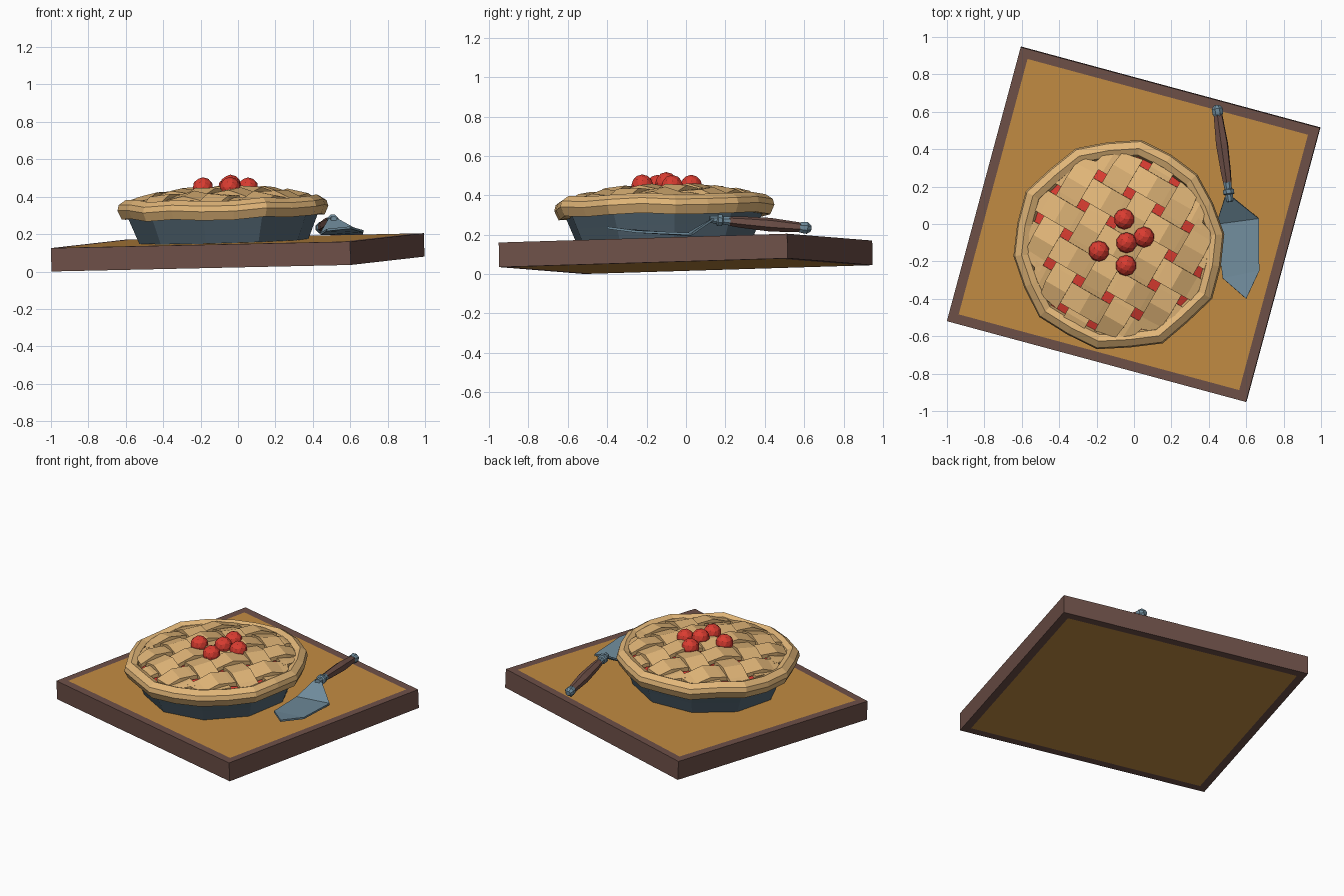
import bpy, bmesh, math, random
from mathutils import Vector, Matrix

if "Cube" in bpy.data.objects:
    bpy.data.objects.remove(bpy.data.objects["Cube"])

random.seed(4)


def material(name, rgb):
    m = bpy.data.materials.new(name)
    m.diffuse_color = (*rgb, 1)
    m.use_nodes = True
    m.node_tree.nodes["Principled BSDF"].inputs["Base Color"].default_value = m.diffuse_color
    return m


DARK = material("dark_wood", (.156, .08, .065))
TAN = material("light_wood", (.54, .26, .055))
CRUST = material("crust", (.76, .47, .19))
RED = material("cherry_red", (.70, .045, .03))
TIN = material("tin", (.09, .14, .18))
STEEL = material("steel", (.16, .26, .33))

# Everything on the board shares its slight tilt
TILT = Matrix.Translation((0, 0, .04)) @ Vector((0, 0, 1)).rotation_difference(
    Vector((-.028, -.023, 1))).to_matrix().to_4x4()
PIE = TILT @ Matrix.Translation((-.072, -.105, 0))


def finish(name, bm, mats, matrix=Matrix()):
    bmesh.ops.recalc_face_normals(bm, faces=bm.faces)
    me = bpy.data.meshes.new(name)
    bm.to_mesh(me)
    bm.free()
    for m in mats:
        me.materials.append(m)
    ob = bpy.data.objects.new(name, me)
    ob.matrix_world = matrix
    bpy.context.collection.objects.link(ob)
    return ob


def loft(name, rings, mat, matrix=Matrix(), loop=False):
    """Skin a list of equal-length vertex rings; cap the ends or close the loop."""
    bm = bmesh.new()
    rows = [[bm.verts.new(p) for p in r] for r in rings]
    n = len(rows[0])
    pairs = list(zip(rows, rows[1:])) + ([(rows[-1], rows[0])] if loop else [])
    for a, b in pairs:
        for i in range(n):
            bm.faces.new((a[i], a[(i + 1) % n], b[(i + 1) % n], b[i]))
    if not loop:
        bm.faces.new(rows[0])
        bm.faces.new(rows[-1])
    return finish(name, bm, [mat], matrix)


def circle(r, z, n, phase=6):
    return [(r * math.cos(math.radians(phase) + math.tau * i / n),
             r * math.sin(math.radians(phase) + math.tau * i / n), z) for i in range(n)]


# Serving board: dark frame with inset light panels on both faces
bm = bmesh.new()
bmesh.ops.create_cube(bm, size=1, matrix=Matrix.Translation((0, 0, .0625)) @ Matrix.Diagonal((1.657, 1.518, .125, 1)))
for f in [f for f in bm.faces if abs(f.normal.z) > .9]:
    bmesh.ops.inset_region(bm, faces=[f], thickness=.073)
    f.material_index = 1
finish("serving_board", bm, [DARK, TAN], TILT @ Matrix.Rotation(math.radians(-15.1), 4, 'Z'))

# Pie dish
loft("pie_dish", [circle(.455, .126, 10), circle(.485, .2, 10), circle(.52, .285, 10)], TIN, PIE)

# Cherry filling dome
loft("filling", [circle(r, z, 20) for r, z in ((.5, .27), (.49, .305), (.36, .345), (.2, .36), (.05, .365))],
     RED, PIE)

# Hand-crimped crust rim
profile = [(.50, .262), (.548, .258), (.57, .305), (.562, .335), (.525, .36), (.49, .345), (.475, .30)]
rim = []
for i in range(20):
    a = math.radians(6 + 18 * i)
    s = (1 if i % 2 == 0 else .968) + random.uniform(-.012, .012)
    dz = random.uniform(-.008, .008)
    rim.append([(r * s * math.cos(a), r * s * math.sin(a), z + dz) for r, z in profile])
loft("crust_rim", rim, CRUST, PIE, loop=True)

# Woven lattice strips following the dome
STEP, HALF_W, THICK, R = .18, .064, .026, .495


def dome(x, y):
    q = min(1, math.hypot(x, y) / R)
    return .318 + .062 * (1 - q ** 2.5)


for fam in range(2):
    d = Vector((math.cos(math.radians(-30 + 90 * fam)), math.sin(math.radians(-30 + 90 * fam)), 0))
    s = Vector((-d.y, d.x, 0)) * (1 if fam == 0 else -1)
    for i in range(-2, 3):
        off = i * STEP
        h = math.sqrt(R * R - off * off)
        ks = [k for k in range(-5, 6) if abs(k * STEP / 2) < h - .03]
        stations = [(-h, 0)]
        for k in ks:
            wave = 0 if k % 2 else .018 * (-1) ** (i + k // 2 + fam)
            stations.append((k * STEP / 2, wave))
        stations.append((h, 0))
        rings = []
        for t, wave in stations:
            c = d * t + s * off
            ring = []
            for side, up in ((-1, 0), (1, 0), (1, 1), (-1, 1)):
                p = c + s * side * HALF_W
                if p.length > R:
                    p = p * (R / p.length)
                p.z = dome(p.x, p.y) + wave + up * THICK
                ring.append(p)
            rings.append(ring)
        loft(f"lattice_strip_{fam}_{i + 2}", rings, CRUST, PIE)

# Cherries on top
for n, (x, y, z) in enumerate([(-.188, -.145, .448), (-.052, .027, .448), (.053, -.07, .447),
                               (-.04, -.1, .462), (-.043, -.222, .45)]):
    bm = bmesh.new()
    bmesh.ops.create_icosphere(bm, subdivisions=2, radius=.056)
    finish(f"cherry_{n}", bm, [RED], Matrix.Translation((x, y, z)))

# Pie server blade: flat wedge with a raised shoulder
bm = bmesh.new()
pts = [(.485, .14, .28), (.53, .14, .28), (.667, .03, .203), (.67, -.25, .215),
       (.60, -.40, .235), (.474, -.29, .222), (.44, .0, .20)]
v = [bm.verts.new(p) for p in pts]
bm.faces.new((v[0], v[6], v[2], v[1]))
bm.faces.new((v[6], v[5], v[3], v[2]))
bm.faces.new((v[5], v[4], v[3]))
blade = finish("server_blade", bm, [STEEL])
mod = blade.modifiers.new("thickness", 'SOLIDIFY')
mod.thickness, mod.offset = .012, 0

# Pie server handle: neck, grip and end cap along one axis
START, END = Vector((.513, .12, .278)), Vector((.442, .635, .232))
FRAME = (END - START).to_track_quat('Z', 'Y').to_matrix().to_4x4()
FRAME.translation = START
L = (END - START).length


def rod(name, spec, mat, n=8):
    loft(name, [circle(r, t * L, n, 22.5) for t, r in spec], mat, FRAME)


rod("server_neck", [(0, .018), (.07, .022), (.08, .032), (.12, .032), (.13, .021), (.2, .024)], STEEL)
rod("server_grip", [(.19, .024), (.3, .029), (.6, .035), (.9, .025)], DARK, 6)
rod("server_end_cap", [(.88, .022), (.91, .03), (.96, .032), (1, .016)], STEEL)
